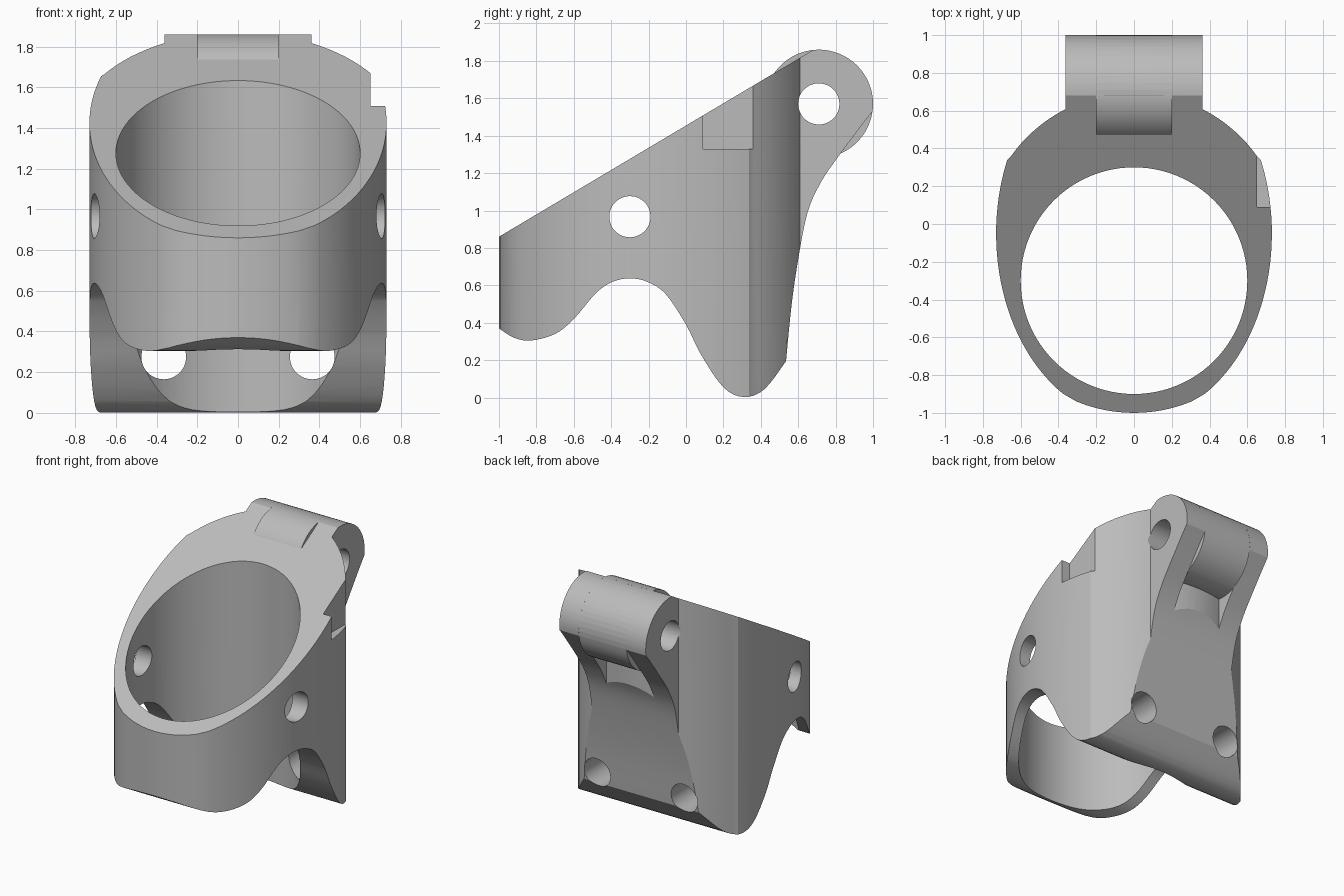
import bpy, bmesh, math
from mathutils import Vector

cube = bpy.data.objects.get("Cube")
if cube:
    bpy.data.objects.remove(cube, do_unlink=True)

grey = bpy.data.materials.new("plain grey")
grey.use_nodes = True
colour = (0.5, 0.5, 0.5, 1)
grey.diffuse_color = colour
grey.node_tree.nodes["Principled BSDF"].inputs["Base Color"].default_value = colour


def prism(name, outline, axis, low, high):
    """Extrude a closed 2D outline along x, y or z."""
    place = {"x": lambda u, v, w: (w, u, v),
             "y": lambda u, v, w: (u, w, v),
             "z": lambda u, v, w: (u, v, w)}[axis]
    bm = bmesh.new()
    face = bm.faces.new([bm.verts.new(place(u, v, low)) for u, v in outline])
    side = bmesh.ops.extrude_face_region(bm, geom=[face])["geom"]
    bmesh.ops.translate(bm, verts=[g for g in side if isinstance(g, bmesh.types.BMVert)],
                        vec=Vector(place(0, 0, high - low)))
    bmesh.ops.recalc_face_normals(bm, faces=bm.faces)
    mesh = bpy.data.meshes.new(name)
    bm.to_mesh(mesh)
    bm.free()
    mesh.materials.append(grey)
    obj = bpy.data.objects.new(name, mesh)
    bpy.context.scene.collection.objects.link(obj)
    return obj


def arc(cu, cv, ru, rv, start, end, steps):
    angles = [math.radians(start + (end - start) * i / steps) for i in range(steps + 1)]
    return [(cu + ru * math.cos(a), cv + rv * math.sin(a)) for a in angles]


def circle(cu, cv, r, steps=48):
    return arc(cu, cv, r, r, 0, 360, steps)[:-1]


def rect(u0, u1, v0, v1):
    return [(u0, v0), (u1, v0), (u1, v1), (u0, v1)]


def spline(points, steps=4):
    """Smooth curve through the given points."""
    p = [Vector(q) for q in [points[0]] + points + [points[-1]]]
    out = []
    for a, b, c, d in zip(p, p[1:], p[2:], p[3:]):
        for i in range(steps):
            t = i / steps
            out.append(tuple(0.5 * (2 * b + (c - a) * t + (2 * a - 5 * b + 4 * c - d) * t * t
                                    + (3 * b - a - 3 * c + d) * t ** 3)))
    return out + [points[-1]]


def combine(target, tool, operation):
    mod = target.modifiers.new(operation.lower(), "BOOLEAN")
    mod.operation, mod.solver, mod.object = operation, "EXACT", tool
    bpy.context.view_layer.objects.active = target
    bpy.ops.object.modifier_apply(modifier=mod.name)
    bpy.data.objects.remove(tool, do_unlink=True)


# Side profile: sloped top, rounded hinge end, scalloped underside
pivot = (0.71, 1.57)
underside = spline([(-1, 0.37), (-0.92, 0.32), (-0.83, 0.305), (-0.7, 0.34), (-0.6, 0.42),
                    (-0.48, 0.56), (-0.39, 0.62), (-0.3, 0.637), (-0.21, 0.62), (-0.11, 0.555),
                    (0, 0.39), (0.08, 0.23), (0.2, 0.055), (0.31, 0.003), (0.42, 0.045),
                    (0.535, 0.195)])
rear = spline([(0.535, 0.195), (0.565, 0.5), (0.605, 0.77), (0.65, 0.99), (0.71, 1.13),
               (0.79, 1.255), (0.995, 1.53)])
hinge_end = arc(*pivot, 0.29, 0.29, -8, 96, 24)
profile = underside + rear[1:-1] + hinge_end + [(-1, 0.86)]

# Plan outline: elliptical flanks, shallow arcs at front and rear
rear_arc = arc(0, -0.105, 0.8, 0.8, 35, 145, 32)
front_arc = arc(0, -0.2, 0.8, 0.8, 244, 296, 14)
left_flank = arc(0, -0.05, 0.73, 0.99, -59, 23, 28)
right_flank = [(-x, y) for x, y in reversed(left_flank)]
plan = rear_arc + right_flank + front_arc[1:-1] + left_flank

# Body shell
body = prism("bracket_body", plan, "z", -0.2, 2.2)
combine(body, prism("side_profile", profile, "x", -1, 1), "INTERSECT")

# Hinge lugs on the back, merged into the body
for s in (-1, 1):
    lug = prism("hinge_lug", profile, "x", *sorted((s * 0.2, s * 0.362)))
    combine(lug, prism("lug_limit", rect(-0.6, 0.6, 0.45, 1.2), "z", 0.5, 2.2), "INTERSECT")
    combine(body, lug, "UNION")

# Main bore, hinge clearance, pivot hole and side holes
cutters = [prism("main_bore", circle(0, -0.3, 0.6, 96), "z", -0.5, 2.5),
           prism("hinge_clearance", circle(*pivot, 0.29), "x", -0.2, 0.2),
           prism("pivot_hole", circle(*pivot, 0.11), "x", -1, 1),
           prism("side_holes", circle(-0.3, 0.967, 0.11), "x", -1, 1),
           prism("left_notch", rect(0.09, 0.365, 1.33, 2), "x", 0.652, 1)]
# Rear mounting holes
for s in (-1, 1):
    cutters.append(prism("rear_hole", circle(s * 0.365, 0.275, 0.11), "y", 0, 1.2))
for cutter in cutters:
    combine(body, cutter, "DIFFERENCE")

bpy.ops.object.select_all(action="DESELECT")
body.select_set(True)
bpy.context.view_layer.objects.active = body
bpy.ops.object.shade_smooth_by_angle(angle=math.radians(20))
